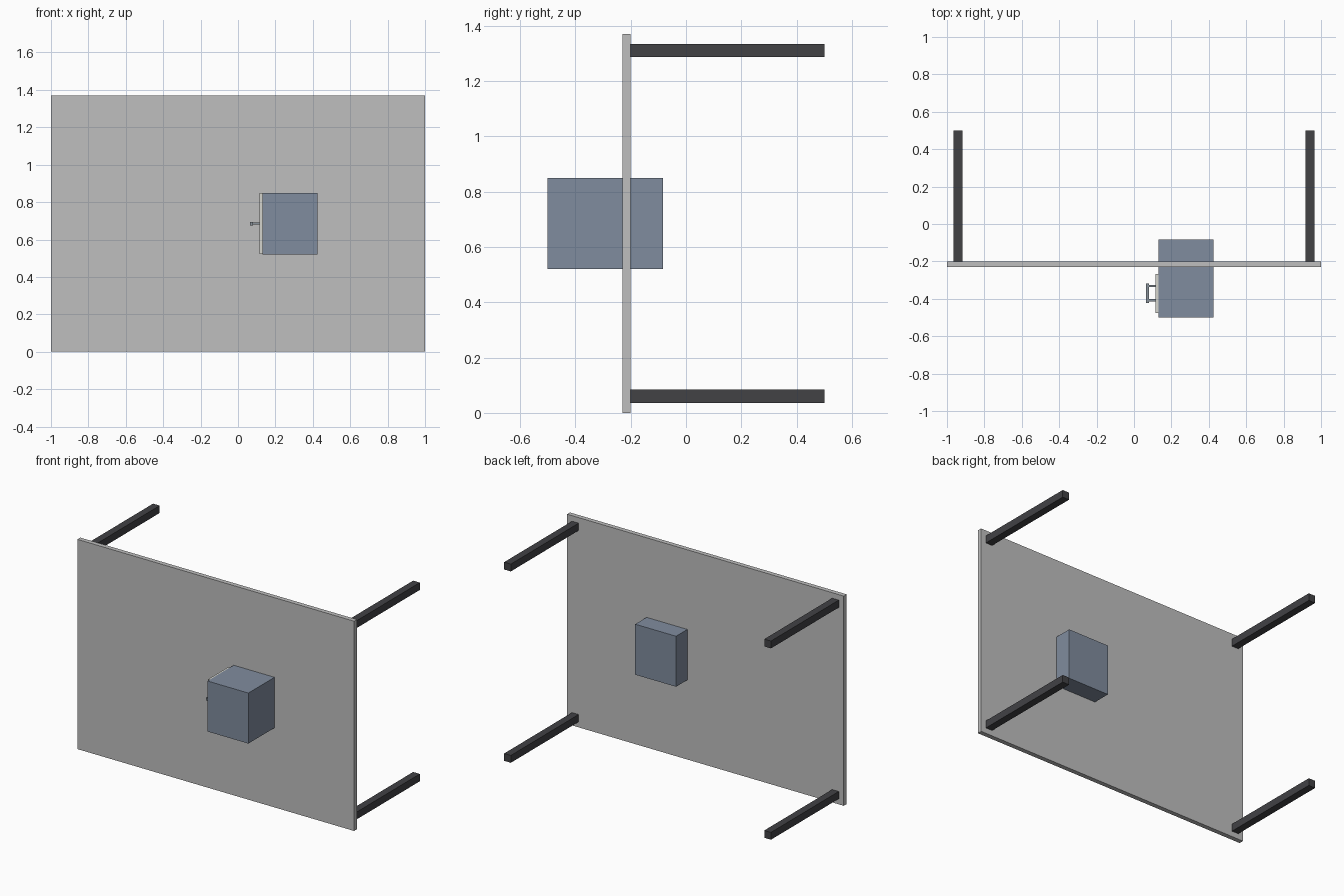
import bpy

cube = bpy.data.objects.get("Cube")
if cube:
    bpy.data.objects.remove(cube, do_unlink=True)


def material(name, rgb):
    mat = bpy.data.materials.new(name)
    mat.use_nodes = True
    color = (*rgb, 1)
    mat.diffuse_color = color
    mat.node_tree.nodes["Principled BSDF"].inputs["Base Color"].default_value = color
    return mat


def box(name, x, y, z, mat):
    """Box spanning the given (low, high) range on each axis."""
    spans = (x, y, z)
    bpy.ops.mesh.primitive_cube_add(size=1, location=[sum(s) / 2 for s in spans])
    obj = bpy.context.object
    obj.name = name
    obj.scale = [s[1] - s[0] for s in spans]
    bpy.ops.object.transform_apply(location=False, rotation=False, scale=True)
    obj.data.materials.append(mat)
    return obj


grey = material("light grey", (0.52, 0.52, 0.52))
charcoal = material("charcoal", (0.054, 0.054, 0.06))
blue = material("slate blue", (0.216, 0.262, 0.342))
cream = material("pale cream", (0.66, 0.66, 0.61))
metal = material("steel", (0.25, 0.29, 0.33))

# Table top standing on its edge
box("table_top", (-1, 1), (-0.23, -0.2), (0, 1.37), grey)

# Four square legs reaching backwards
for side, x in (("right", -0.94), ("left", 0.94)):
    for level, z in (("lower", 0.06), ("upper", 1.31)):
        box(f"{level}_{side}_leg", (x - 0.024, x + 0.024), (-0.2, 0.5),
            (z - 0.024, z + 0.024), charcoal)

# Cabinet passing through the top, with a drawer front on its right side
box("cabinet", (0.13, 0.425), (-0.5, -0.083), (0.52, 0.85), blue)
box("drawer_front", (0.116, 0.13), (-0.475, -0.268), (0.522, 0.848), cream)

# Drawer handle: a grip on two posts
box("handle_grip", (0.064, 0.079), (-0.423, -0.317), (0.676, 0.694), metal)
for name, y in (("front", -0.408), ("back", -0.332)):
    box(f"{name}_handle_post", (0.079, 0.116), (y - 0.006, y + 0.006),
        (0.679, 0.691), metal)
